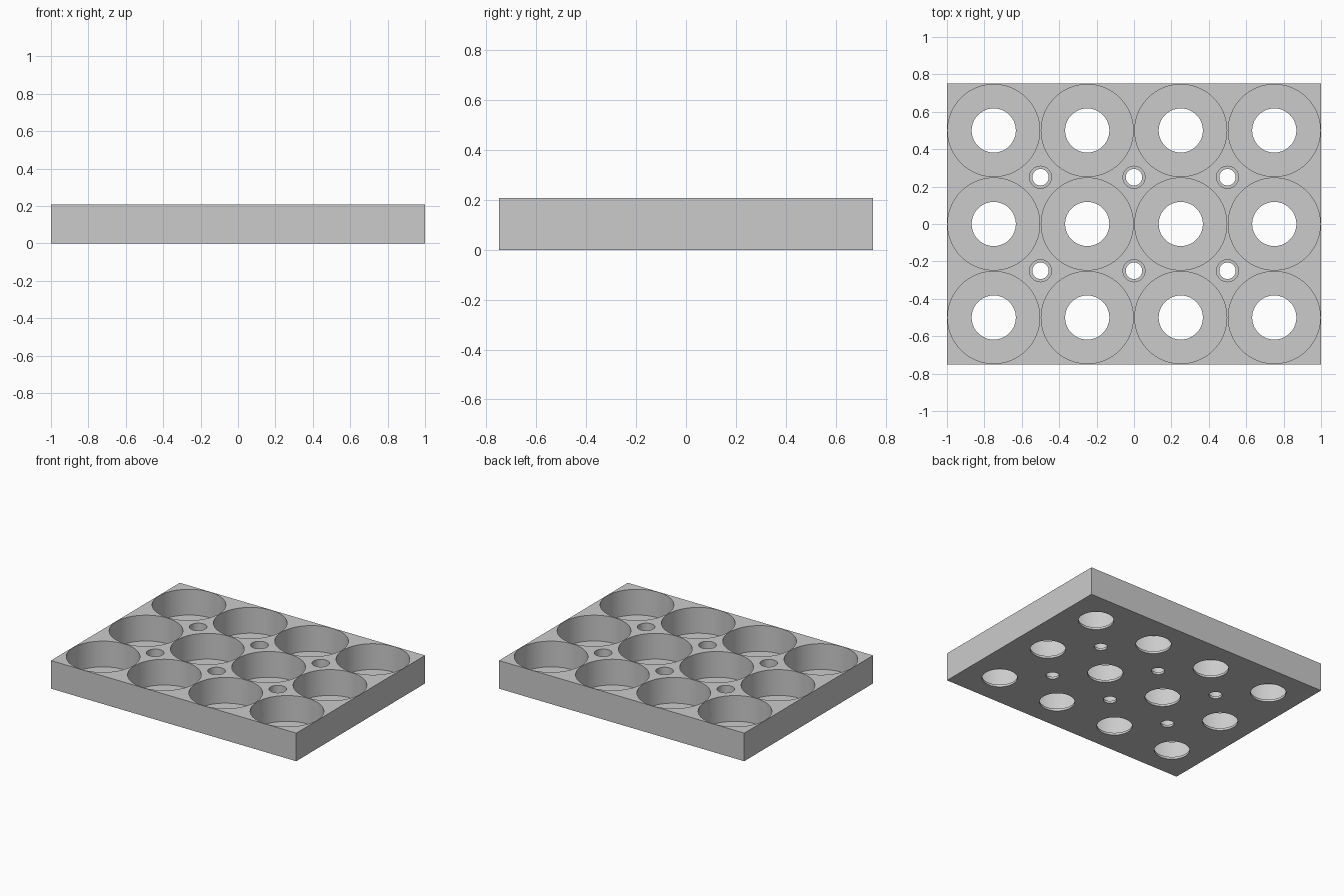
import bpy, bmesh, math

cube = bpy.data.objects.get("Cube")
if cube:
    bpy.data.objects.remove(cube, do_unlink=True)

HEIGHT, FLOOR, PITCH = 0.207, 0.017, 0.5
COLS, ROWS = 4, 3

# Single grey plastic
grey = bpy.data.materials.new("light grey")
colour = (0.6, 0.6, 0.6, 1)
grey.use_nodes = True
grey.diffuse_color = colour
grey.node_tree.nodes["Principled BSDF"].inputs["Base Color"].default_value = colour


def make_object(name, bm):
    bmesh.ops.recalc_face_normals(bm, faces=bm.faces)
    mesh = bpy.data.meshes.new(name)
    bm.to_mesh(mesh)
    bm.free()
    mesh.materials.append(grey)
    obj = bpy.data.objects.new(name, mesh)
    bpy.context.collection.objects.link(obj)
    return obj


def add_stepped_bore(bm, x, y, wide, narrow, sides):
    """Closed stepped plug: narrow through hole below, wide pocket above."""
    profile = [(narrow, -0.1), (narrow, FLOOR), (wide, FLOOR), (wide, HEIGHT + 0.1)]
    rings = []
    for radius, z in profile:
        angles = [2 * math.pi * i / sides for i in range(sides)]
        rings.append([bm.verts.new((x + radius * math.cos(a), y + radius * math.sin(a), z))
                      for a in angles])
    for low, high in zip(rings, rings[1:]):
        for i in range(sides):
            j = (i + 1) % sides
            bm.faces.new((low[i], low[j], high[j], high[i]))
    bm.faces.new(rings[0][::-1])
    bm.faces.new(rings[-1])


def grid(cols, rows):
    for c in range(cols):
        for r in range(rows):
            yield (c - (cols - 1) / 2) * PITCH, (r - (rows - 1) / 2) * PITCH


# Solid block
bm = bmesh.new()
bmesh.ops.create_cube(bm, size=1)
for v in bm.verts:
    v.co.x *= COLS * PITCH
    v.co.y *= ROWS * PITCH
    v.co.z = (v.co.z + 0.5) * HEIGHT
tray = make_object("holder_tray", bm)

# Large pockets, and screw holes between them
bm = bmesh.new()
for x, y in grid(COLS, ROWS):
    add_stepped_bore(bm, x, y, 0.246, 0.118, 96)
for x, y in grid(COLS - 1, ROWS - 1):
    add_stepped_bore(bm, x, y, 0.059, 0.044, 48)
cutter = make_object("bore_cutter", bm)
cutter.hide_render = True

# Cut the bores, then drop the cutter
cut = tray.modifiers.new("bores", "BOOLEAN")
cut.operation = "DIFFERENCE"
cut.solver = "EXACT"
cut.object = cutter
bpy.ops.object.select_all(action="DESELECT")
tray.select_set(True)
bpy.context.view_layer.objects.active = tray
bpy.ops.object.modifier_apply(modifier=cut.name)
bpy.data.objects.remove(cutter, do_unlink=True)
bpy.ops.object.shade_smooth_by_angle(angle=math.radians(30))
